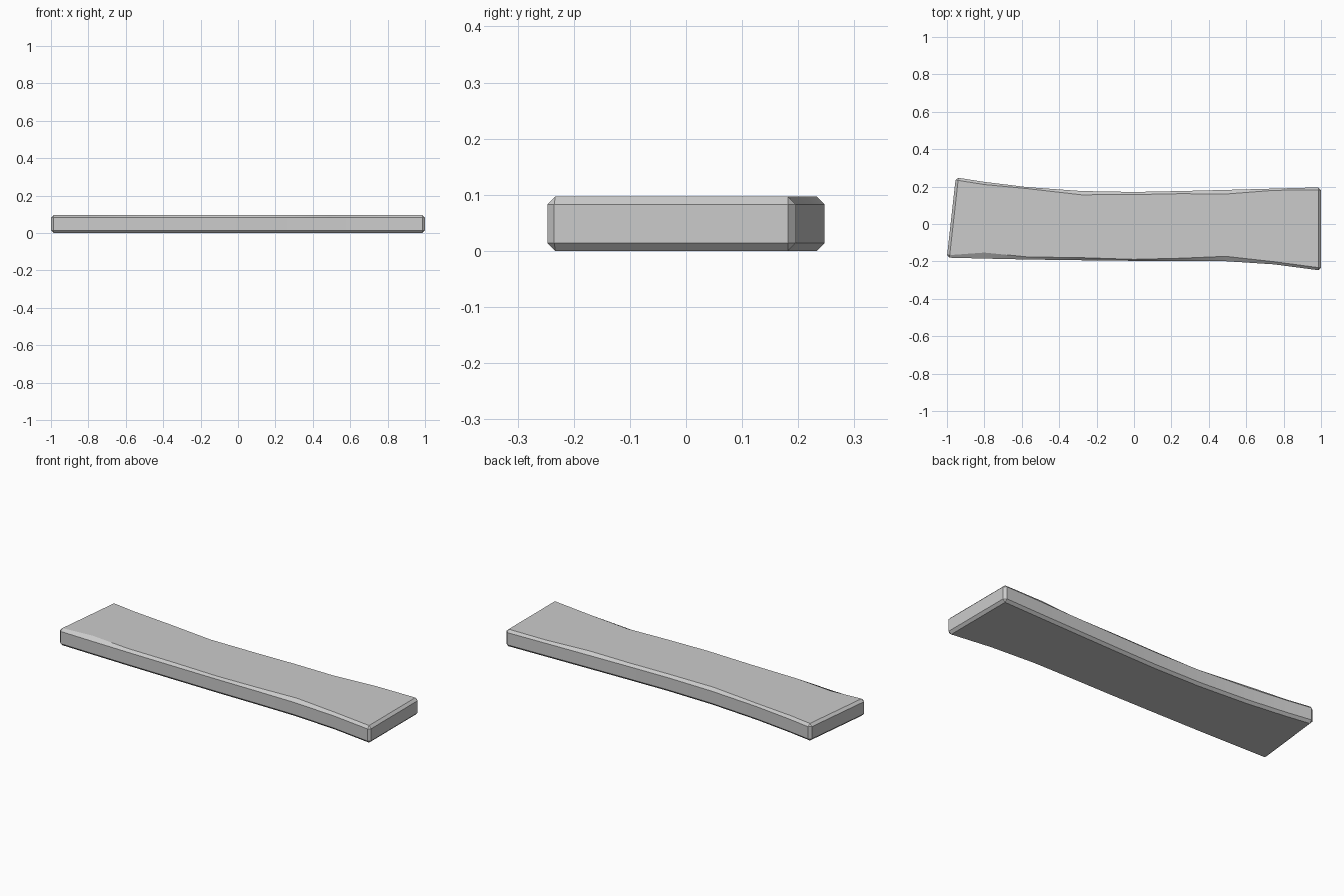
import bpy, bmesh

if "Cube" in bpy.data.objects:
    bpy.data.objects.remove(bpy.data.objects["Cube"])

H, B = 0.097, 0.014
# plank outline: front edge left to right, then back edge right to left
front = [(-1.0, -0.177), (-0.80, -0.182), (-0.57, -0.187), (-0.28, -0.191), (0.0, -0.194),
         (0.25, -0.194), (0.49, -0.196), (0.75, -0.213), (1.0, -0.246)]
back = [(1.0, 0.199), (0.75, 0.192), (0.49, 0.185), (0.25, 0.179), (0.0, 0.174),
        (-0.28, 0.179), (-0.57, 0.2), (-0.80, 0.228), (-0.952, 0.252)]
corners = [front[0], front[-1], back[0], back[-1]]

bm = bmesh.new()
base = bm.faces.new([bm.verts.new((x, y, 0)) for x, y in front + back])
ext = bmesh.ops.extrude_face_region(bm, geom=[base])
bmesh.ops.translate(bm, vec=(0, 0, H),
                    verts=[g for g in ext["geom"] if isinstance(g, bmesh.types.BMVert)])
bmesh.ops.recalc_face_normals(bm, faces=bm.faces)


def is_corner(v):
    return any(abs(v.co.x - x) + abs(v.co.y - y) < 1e-4 for x, y in corners)


# chamfer the top and bottom rims and the four upright corners
rim = [e for e in bm.edges
       if abs(e.verts[0].co.z - e.verts[1].co.z) < 1e-5 or is_corner(e.verts[0])]
bmesh.ops.bevel(bm, geom=rim, offset=B, offset_type='OFFSET', segments=1,
                profile=0.5, affect='EDGES')

# worn patches: widen the upper chamfer at a few stations
wear = [(-0.80, -1, 0.018), (0.49, -1, 0.012), (-0.28, 1, 0.006), (0.49, 1, 0.008),
        (0.0, -1, -0.006), (-0.57, 1, -0.006), (0.75, 1, -0.005)]
for v in bm.verts:
    if v.co.z > H - 1e-4:
        for x, side, d in wear:
            if abs(v.co.x - x) < 0.02 and v.co.y * side > 0:
                v.co.y -= side * d

# centre exactly
for a in (0, 1):
    c = [v.co[a] for v in bm.verts]
    m = (min(c) + max(c)) / 2
    for v in bm.verts:
        v.co[a] -= m

mesh = bpy.data.meshes.new("plank")
bm.to_mesh(mesh)
bm.free()
plank = bpy.data.objects.new("plank", mesh)
bpy.context.collection.objects.link(plank)
bpy.context.view_layer.objects.active = plank
plank.select_set(True)
bpy.ops.object.shade_smooth_by_angle(angle=0.5)
